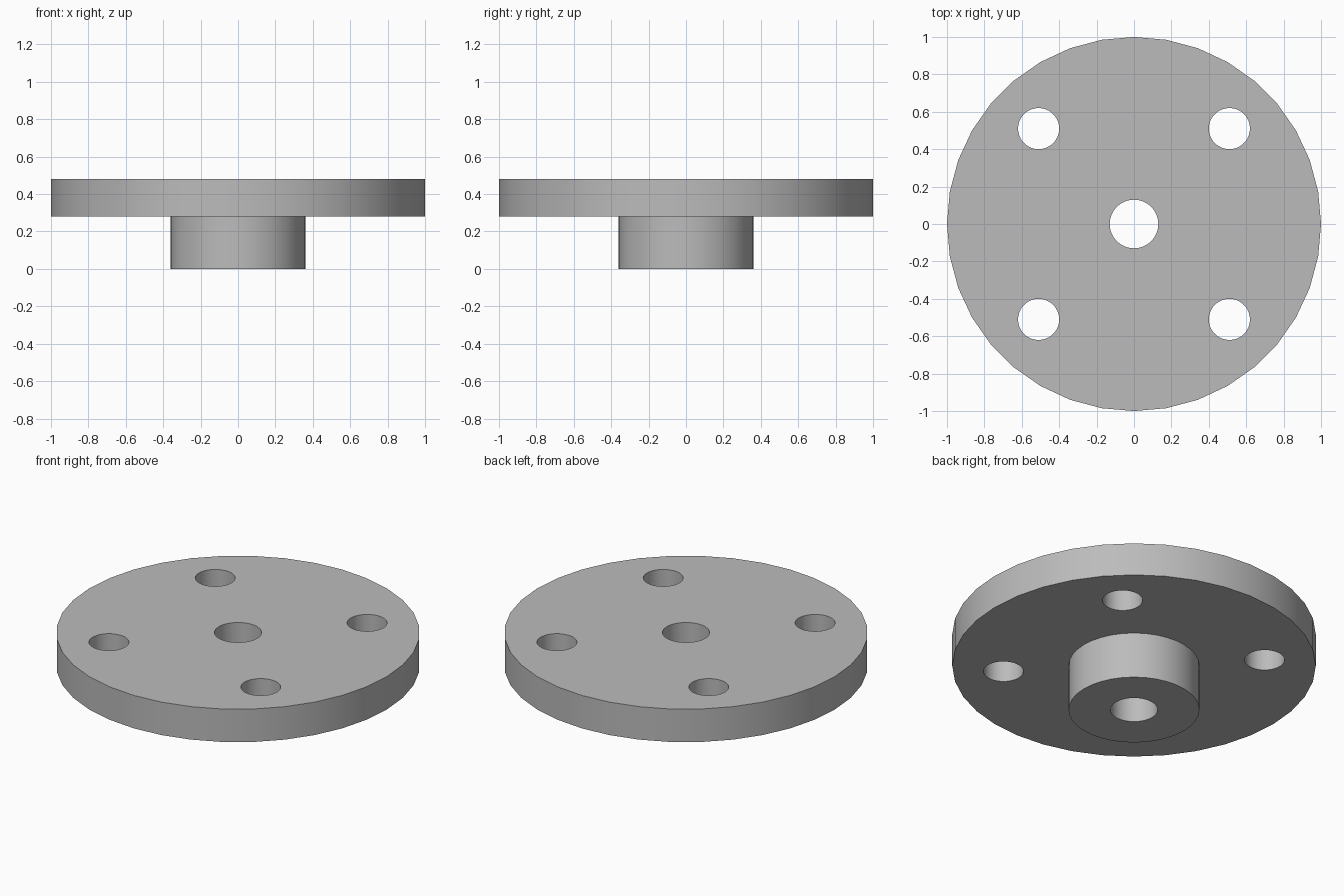
import bpy, bmesh, math
from mathutils import Matrix

cube = bpy.data.objects.get("Cube")
if cube:
    bpy.data.objects.remove(cube, do_unlink=True)

SIDES = 36
BORE_R, HUB_R, PLATE_R = 0.13, 0.36, 1.0
HUB_Z, TOP_Z = 0.28, 0.48
BOLT_R, BOLT_OFFSET = 0.11, 0.51

metal = bpy.data.materials.new("plain grey")
metal.use_nodes = True
grey = (0.5, 0.5, 0.5, 1)
metal.diffuse_color = grey
metal.node_tree.nodes["Principled BSDF"].inputs["Base Color"].default_value = grey


def add_object(name, bm):
    bmesh.ops.recalc_face_normals(bm, faces=bm.faces)
    mesh = bpy.data.meshes.new(name)
    bm.to_mesh(mesh)
    bm.free()
    mesh.materials.append(metal)
    obj = bpy.data.objects.new(name, mesh)
    bpy.context.collection.objects.link(obj)
    return obj


# Flange: plate, hub and centre bore turned from one closed profile
profile = [(BORE_R, 0), (HUB_R, 0), (HUB_R, HUB_Z),
           (PLATE_R, HUB_Z), (PLATE_R, TOP_Z), (BORE_R, TOP_Z)]
bm = bmesh.new()
rings = []
for i in range(SIDES):
    a = math.tau * i / SIDES
    rings.append([bm.verts.new((r * math.cos(a), r * math.sin(a), z)) for r, z in profile])
for i, ring in enumerate(rings):
    following = rings[(i + 1) % SIDES]
    for j in range(len(profile)):
        k = (j + 1) % len(profile)
        bm.faces.new((ring[j], following[j], following[k], ring[k]))
flange = add_object("flange", bm)

# Four bolt holes
bm = bmesh.new()
for sx in (-1, 1):
    for sy in (-1, 1):
        place = Matrix.Translation((sx * BOLT_OFFSET, sy * BOLT_OFFSET, (HUB_Z + TOP_Z) / 2))
        bmesh.ops.create_cone(bm, cap_ends=True, segments=SIDES, radius1=BOLT_R,
                              radius2=BOLT_R, depth=0.4, matrix=place)
cutter = add_object("bolt_hole_cutter", bm)
cutter.hide_render = True

cut = flange.modifiers.new("bolt holes", 'BOOLEAN')
cut.operation = 'DIFFERENCE'
cut.solver = 'EXACT'
cut.object = cutter

bpy.ops.object.select_all(action='DESELECT')
flange.select_set(True)
bpy.context.view_layer.objects.active = flange
bpy.ops.object.modifier_apply(modifier=cut.name)
bpy.data.objects.remove(cutter, do_unlink=True)

# Smooth round walls with crisp rims
bpy.ops.object.shade_smooth_by_angle(angle=math.radians(30))
